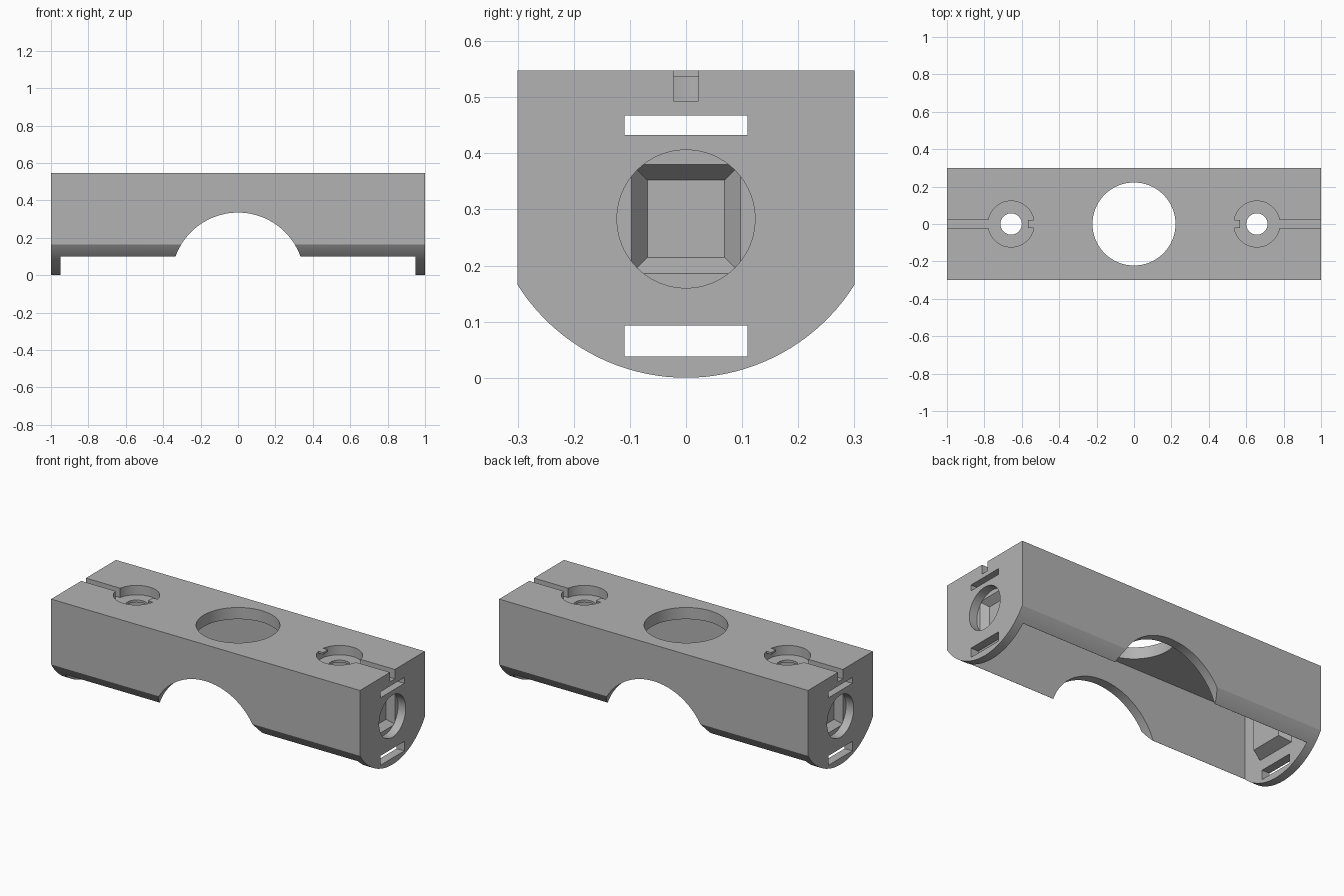
import bpy, bmesh, math
from mathutils import Matrix

cube = bpy.data.objects.get("Cube")
if cube:
    bpy.data.objects.remove(cube, do_unlink=True)

grey = bpy.data.materials.new("light_grey")
grey.use_nodes = True
grey.diffuse_color = (0.45, 0.45, 0.45, 1)
grey.node_tree.nodes["Principled BSDF"].inputs["Base Color"].default_value = (0.45, 0.45, 0.45, 1)

TOP, CEILING, POCKET_FLOOR, RIM = 0.548, 0.48, 0.493, 0.1
INNER_X, INNER_Y, HALF_Y = 0.95, 0.246, 0.3
ARC = 0.355
HUB_Z = 0.283


def finish(name, bm):
    bmesh.ops.recalc_face_normals(bm, faces=bm.faces)
    mesh = bpy.data.meshes.new(name)
    bm.to_mesh(mesh)
    bm.free()
    mesh.materials.append(grey)
    ob = bpy.data.objects.new(name, mesh)
    bpy.context.collection.objects.link(ob)
    return ob


def box(name, x, y, z):
    bm = bmesh.new()
    bmesh.ops.create_cube(bm, size=1)
    for v in bm.verts:
        for i, span in enumerate((x, y, z)):
            v.co[i] = span[0] if v.co[i] < 0 else span[1]
    return finish(name, bm)


def cylinder(name, radius, depth, centre, axis="Z", sides=96):
    bm = bmesh.new()
    turn = {"X": Matrix.Rotation(math.pi / 2, 4, "Y"),
            "Y": Matrix.Rotation(math.pi / 2, 4, "X"), "Z": Matrix()}[axis]
    bmesh.ops.create_cone(bm, cap_ends=True, segments=sides, radius1=radius, radius2=radius,
                          depth=depth, matrix=Matrix.Translation(centre) @ turn)
    return finish(name, bm)


def frustum(name, x1, half1, x2, half2):
    # Square taper along x, centred on the end hole
    bm = bmesh.new()
    rings = [[bm.verts.new((x, a * h, HUB_Z + b * h))
              for a, b in ((-1, -1), (1, -1), (1, 1), (-1, 1))]
             for x, h in ((x1, half1), (x2, half2))]
    for ring in rings:
        bm.faces.new(ring)
    for i in range(4):
        j = (i + 1) % 4
        bm.faces.new((rings[0][i], rings[0][j], rings[1][j], rings[1][i]))
    return finish(name, bm)


def cut(target, cutter):
    mod = target.modifiers.new("cut", "BOOLEAN")
    mod.operation, mod.solver, mod.object = "DIFFERENCE", "EXACT", cutter
    bpy.context.view_layer.objects.active = target
    bpy.ops.object.modifier_apply(modifier=mod.name)
    bpy.data.objects.remove(cutter, do_unlink=True)


def shade(ob):
    bpy.ops.object.select_all(action="DESELECT")
    ob.select_set(True)
    bpy.context.view_layer.objects.active = ob
    bpy.ops.object.shade_smooth_by_angle(angle=math.radians(30))


# Housing: flat-topped profile with a round underside, extruded along x
bm = bmesh.new()
sweep = math.asin(HALF_Y / ARC)
profile = [(-HALF_Y, TOP)]
for i in range(41):
    t = sweep * (i / 20 - 1)
    profile.append((ARC * math.sin(t), ARC - ARC * math.cos(t)))
profile.append((HALF_Y, TOP))
face = bm.faces.new([bm.verts.new((-1, y, z)) for y, z in profile])
grown = bmesh.ops.extrude_face_region(bm, geom=[face])
bmesh.ops.translate(bm, vec=(2, 0, 0),
                    verts=[v for v in grown["geom"] if isinstance(v, bmesh.types.BMVert)])
housing = finish("housing", bm)

# Hollow interior, raised side rims, side arches and central top hole
cut(housing, box("rim_cut", (-INNER_X, INNER_X), (-0.4, 0.4), (-0.1, RIM)))
cut(housing, box("hollow", (-INNER_X, INNER_X), (-INNER_Y, INNER_Y), (-0.1, CEILING)))
cut(housing, cylinder("arch", ARC, 1, (0, 0, -0.02), "Y", 128))
cut(housing, cylinder("top_hole", 0.222, 0.4, (0, 0, TOP)))

for side, s in (("left", 1), ("right", -1)):
    def span(a, b):
        return tuple(sorted((s * a, s * b)))

    # Round pocket with a small overhanging tab, screw hole and wire groove
    pocket = cylinder("pocket", 0.123, 0.2, (s * 0.657, 0, POCKET_FLOOR + 0.1))
    cut(pocket, box("tab", span(0.5, 0.567), (-0.022, 0.022), (TOP - 0.012, 0.8)))
    cut(housing, pocket)
    cut(housing, cylinder("screw_hole", 0.057, 0.3, (s * 0.657, 0, TOP), sides=64))
    cut(housing, box("groove", span(0.74, 1.1), (-0.022, 0.022), (POCKET_FLOOR, 0.7)))

    # End wall: two strap slots and a round socket
    for low, high in ((0.038, 0.093), (0.433, 0.467)):
        cut(housing, box("slot", span(0.9, 1.1), (-0.11, 0.11), (low, high)))
    cut(housing, cylinder("socket", 0.123, 0.14, (s * 1.0, 0, HUB_Z), "X"))

    # Tapered square cup behind the socket
    cup = frustum(side + "_socket_cup", s * INNER_X, 0.126, s * 0.885, 0.1)
    cut(cup, frustum("cup_recess", s * (INNER_X + 0.01), 0.104, s * 0.91, 0.069))
    shade(cup)

shade(housing)
